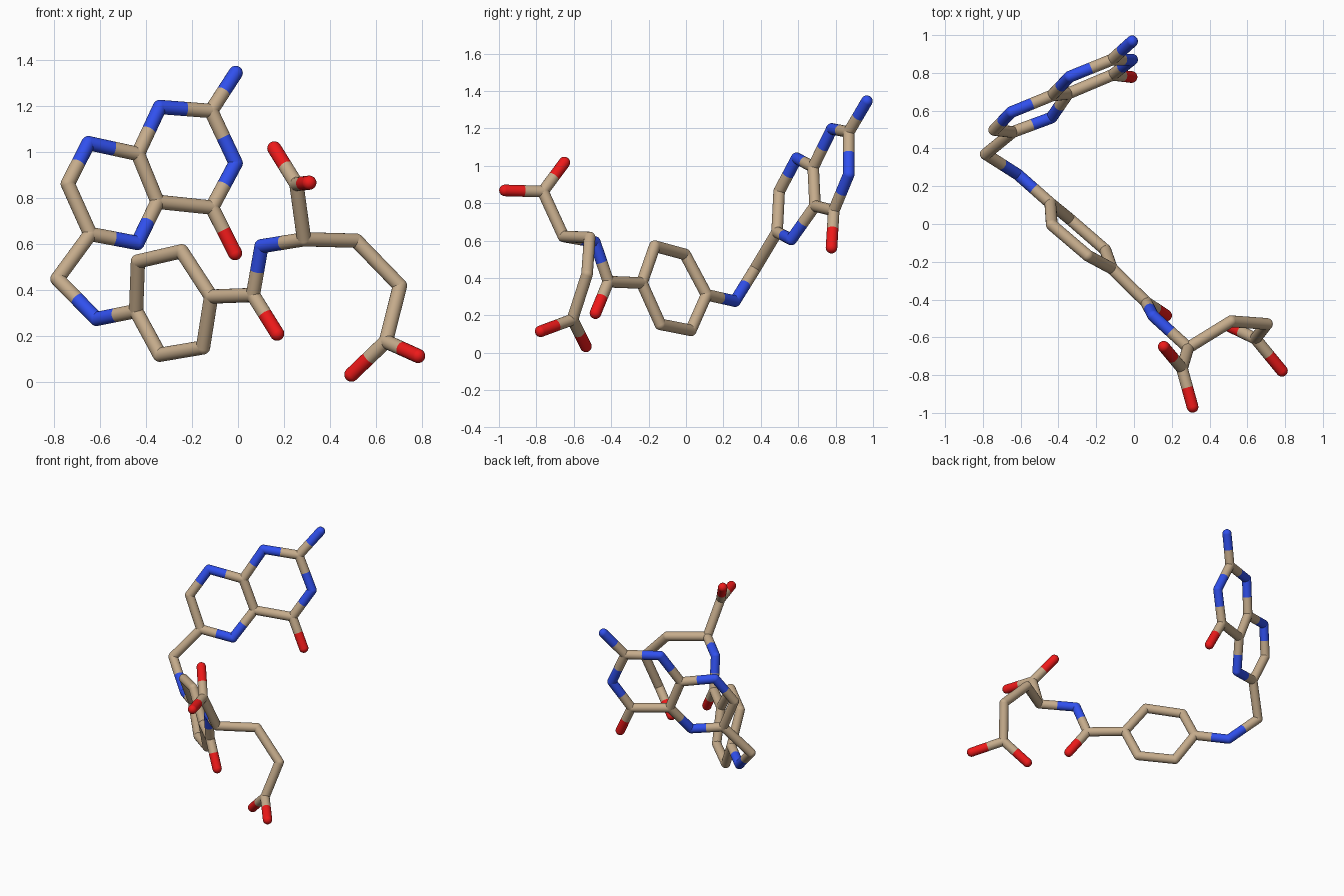
import bpy, bmesh
from mathutils import Vector, Matrix

if "Cube" in bpy.data.objects:
    bpy.data.objects.remove(bpy.data.objects["Cube"])

R = 0.031      # stick radius
SIDES = 20

# Element colours: carbon tan, nitrogen blue, oxygen red
COLOURS = {"C": (0.56, 0.41, 0.26, 1), "N": (0.03, 0.08, 0.85, 1), "O": (0.85, 0.01, 0.01, 1)}
ELEMENTS = list(COLOURS)
MATERIALS = []
for element, colour in COLOURS.items():
    mat = bpy.data.materials.new({"C": "carbon_tan", "N": "nitrogen_blue", "O": "oxygen_red"}[element])
    mat.diffuse_color = colour
    mat.use_nodes = True
    mat.node_tree.nodes["Principled BSDF"].inputs["Base Color"].default_value = mat.diffuse_color
    MATERIALS.append(mat)

# Joints of each part; the first letter of a joint gives its element
PARTS = {
    "double_ring": {
        "Na": (-.01, .967, 1.345), "C2": (-.117, .87, 1.18), "N1": (-.34, .78, 1.197),
        "C8a": (-.435, .68, .993), "C4a": (-.35, .69, .785), "C4": (-.113, .79, .76),
        "N3": (-.01, .87, .953), "O4": (-.013, .778, .562), "N8": (-.65, .592, 1.04),
        "C7": (-.74, .498, .863), "C6": (-.642, .487, .645), "N5": (-.437, .563, .606)},
    "bridge": {
        "C9": (-.785, .37, .45), "N10": (-.615, .262, .276)},
    "single_ring": {
        "Ca": (-.443, .11, .31), "Cb": (-.435, -.005, .526), "Cc": (-.245, -.167, .57),
        "Cd": (-.117, -.236, .373), "Ce": (-.152, -.137, .152), "Cf": (-.34, .026, .12)},
    "amide_link": {
        "C": (.065, -.415, .38), "O": (.17, -.484, .212), "N": (.102, -.487, .592)},
    "forked_tail": {
        "CA": (.287, -.655, .622), "CT": (.254, -.765, .862), "OT1": (.158, -.65, 1.017),
        "OT2": (.31, -.968, .868), "CB": (.514, -.515, .616), "CG": (.704, -.529, .42),
        "CD": (.643, -.607, .178), "OE1": (.493, -.535, .034), "OE2": (.783, -.777, .115)},
}

# Chains of connected joints
CHAINS = ["Na C2 N1 C8a C4a C4 N3 C2", "C4 O4", "C8a N8 C7 C6 N5 C4a",
          "C6 C9 N10 Ca", "Ca Cb Cc Cd Ce Cf Ca", "Cd C N CA CB CG CD OE1",
          "C O", "CA CT OT1", "CT OT2", "CD OE2"]

POS = {n: Vector(p) for joints in PARTS.values() for n, p in joints.items()}
NEIGHBOURS = {n: [] for n in POS}
for chain in CHAINS:
    names = chain.split()
    for a, b in zip(names, names[1:]):
        NEIGHBOURS[a].append(b)
        NEIGHBOURS[b].append(a)


def paint(verts, index):
    for f in {f for v in verts for f in v.link_faces}:
        f.material_index = index
        f.smooth = True


def half_stick(bm, start, end, index):
    d = end - start
    m = Matrix.Translation((start + end) / 2) @ d.to_track_quat("Z", "Y").to_matrix().to_4x4()
    out = bmesh.ops.create_cone(bm, cap_ends=False, segments=SIDES, radius1=R, radius2=R,
                                depth=d.length, matrix=m)
    paint(out["verts"], index)


# Each part: a round joint per atom plus half a stick towards every neighbour
for part, joints in PARTS.items():
    bm = bmesh.new()
    for name in joints:
        index = ELEMENTS.index(name[0])
        ball = bmesh.ops.create_uvsphere(bm, u_segments=SIDES, v_segments=12, radius=R,
                                         matrix=Matrix.Translation(POS[name]))
        paint(ball["verts"], index)
        for other in NEIGHBOURS[name]:
            half_stick(bm, POS[name], (POS[name] + POS[other]) / 2, index)
    mesh = bpy.data.meshes.new(part)
    bm.to_mesh(mesh)
    bm.free()
    for mat in MATERIALS:
        mesh.materials.append(mat)
    bpy.context.collection.objects.link(bpy.data.objects.new(part, mesh))
